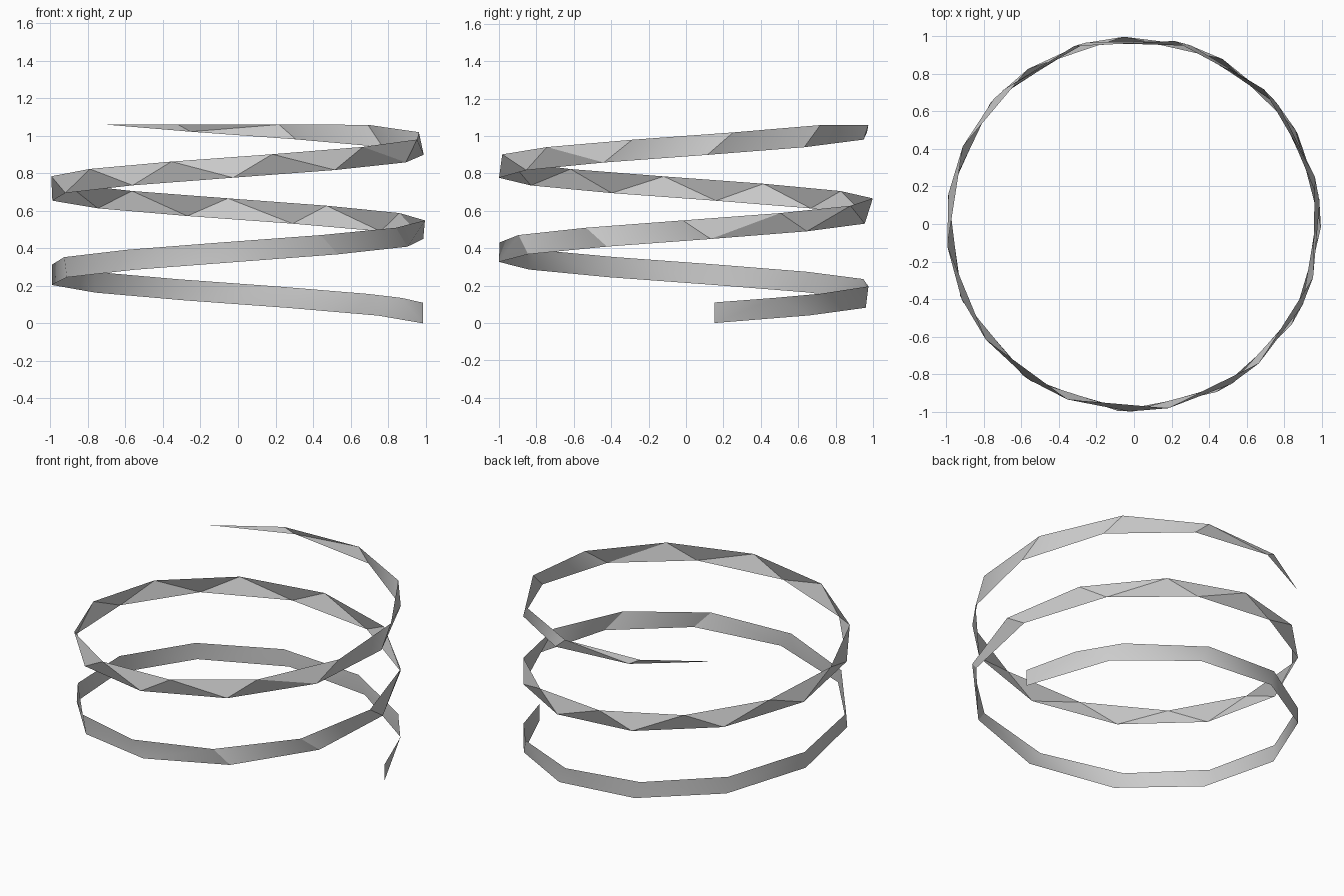
import bpy
import bmesh
from math import cos, sin, radians

cube = bpy.data.objects.get("Cube")
if cube:
    bpy.data.objects.remove(cube, do_unlink=True)

START, END = 8.7, 855.0      # helix angles in degrees
HEIGHT, BAND = 1.06, 0.11    # total height and ribbon width


def rail_point(angle, lift):
    """Point on the helix, raised by lift and cut flat at the full height."""
    z = HEIGHT * (angle - START) / (END - START) + lift
    a = radians(angle)
    return (cos(a) - 0.003, sin(a), min(z, HEIGHT))


# Ribbon edges: the two rails are stepped at slightly different angles
low_angles = [START + 32.63 * i for i in range(26)] + [END]
high_angles = [START, 29.0] + [46.0 + 31.3 * i for i in range(26)]
high_angles = [a for a in high_angles if a < END - 20]

bm = bmesh.new()
low = [bm.verts.new(rail_point(a, 0)) for a in low_angles]
high = [bm.verts.new(rail_point(a, BAND)) for a in high_angles]

# Ribbon surface: stitch the rails, always advancing the one that lags
i = j = 0
while i < len(low) - 1 or j < len(high) - 1:
    low_done, high_done = i == len(low) - 1, j == len(high) - 1
    if high_done or (not low_done and low_angles[i + 1] <= high_angles[j + 1]):
        bm.faces.new((low[i], low[i + 1], high[j]))
        i += 1
    else:
        bm.faces.new((low[i], high[j + 1], high[j]))
        j += 1

mesh = bpy.data.meshes.new("spiral_ribbon")
bm.to_mesh(mesh)
bm.free()
ribbon = bpy.data.objects.new("spiral_ribbon", mesh)
bpy.context.collection.objects.link(ribbon)

# Plain grey
grey = bpy.data.materials.new("light_grey")
grey.use_nodes = True
colour = (0.6, 0.6, 0.6, 1)
grey.diffuse_color = colour
grey.node_tree.nodes["Principled BSDF"].inputs["Base Color"].default_value = colour
mesh.materials.append(grey)

# Smooth along the band, crisp at the folded facets
bpy.ops.object.select_all(action="DESELECT")
ribbon.select_set(True)
bpy.context.view_layer.objects.active = ribbon
bpy.ops.object.shade_smooth_by_angle(angle=radians(34))
